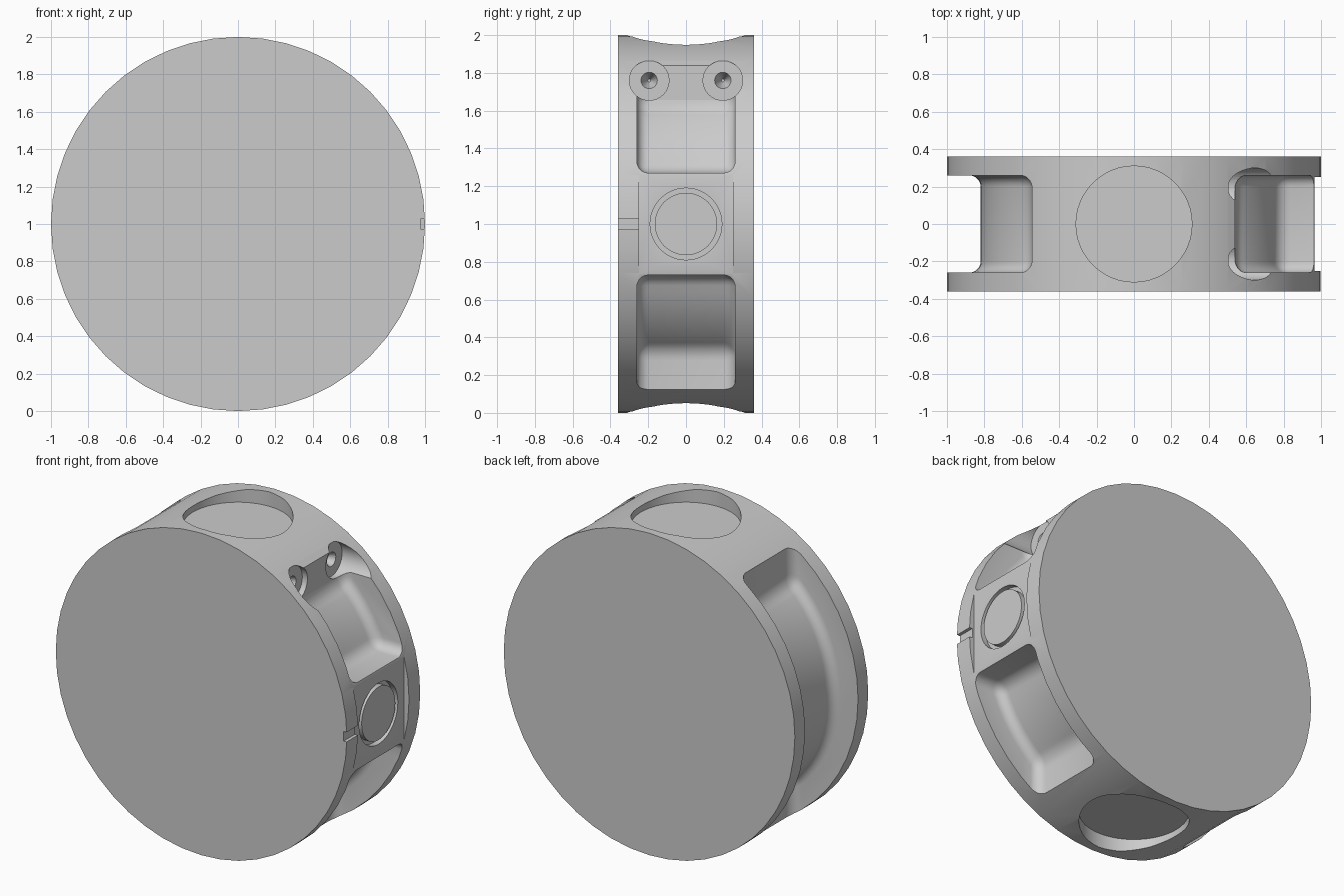
import bpy, bmesh
from math import acos, asin, cos, sin, pi, radians
from mathutils import Matrix, Vector

old = bpy.data.objects.get("Cube")
if old:
    bpy.data.objects.remove(old, do_unlink=True)

grey = bpy.data.materials.new("light_grey")
grey.use_nodes = True
grey.diffuse_color = (0.6, 0.6, 0.6, 1)
grey.node_tree.nodes["Principled BSDF"].inputs["Base Color"].default_value = grey.diffuse_color

CENTRE = Vector((0, 0, 1))
FLOOR = 0.82   # radius of the pocket floors


def new_object(name, bm):
    bmesh.ops.recalc_face_normals(bm, faces=bm.faces)
    mesh = bpy.data.meshes.new(name)
    bm.to_mesh(mesh)
    bm.free()
    mesh.materials.append(grey)
    obj = bpy.data.objects.new(name, mesh)
    bpy.context.collection.objects.link(obj)
    return obj


def rod(name, start, end, r1, r2=None, sides=48):
    """Cylinder or cone between two points."""
    start, end = Vector(start), Vector(end)
    axis = end - start
    turn = axis.to_track_quat('Z', 'Y').to_matrix().to_4x4()
    bm = bmesh.new()
    bmesh.ops.create_cone(bm, cap_ends=True, segments=sides, radius1=r1,
                          radius2=r1 if r2 is None else r2, depth=axis.length,
                          matrix=Matrix.Translation((start + end) / 2) @ turn)
    return new_object(name, bm)


def block(name, low, high):
    low, high = Vector(low), Vector(high)
    bm = bmesh.new()
    bmesh.ops.create_cube(bm, size=1, matrix=Matrix.Translation((low + high) / 2)
                          @ Matrix.Diagonal((*(high - low), 1)))
    return new_object(name, bm)


def pocket(name, a0, a1, steps, outer):
    """Rounded pocket with a curved floor, closed by the outer (x, z) points."""
    arc = [a0 + (a1 - a0) * i / steps for i in range(steps + 1)]
    outline = [(FLOOR * cos(a), FLOOR * sin(a)) for a in arc] + outer
    bm = bmesh.new()
    face = bm.faces.new([bm.verts.new((x, -0.26, z + 1)) for x, z in outline])
    side = bmesh.ops.extrude_face_region(bm, geom=[face])["geom"]
    bmesh.ops.translate(bm, vec=(0, 0.52, 0),
                        verts=[v for v in side if isinstance(v, bmesh.types.BMVert)])
    obj = new_object(name, bm)
    bevel = obj.modifiers.new("round", 'BEVEL')
    bevel.width = 0.06
    bevel.segments = 5
    bevel.limit_method = 'ANGLE'
    bevel.angle_limit = radians(25)
    return obj


body = rod("drum_body", (0, -0.36, 1), (0, 0.36, 1), 1)
cutters = []

# Pockets above and below the pad, and the long groove on the other side
low_angle = asin(0.27 / FLOOR)
for name, sign, end in (("upper", 1, 0.54), ("lower", -1, 0.48)):
    cutters.append(pocket(name + "_pocket_cutter", sign * low_angle,
                          sign * acos(end / FLOOR), 5,
                          [(end, sign * 1.3), (1.3, sign * 1.3), (1.3, sign * 0.27)]))
half = acos(0.545 / FLOOR)
cutters.append(pocket("groove_cutter", pi - half, pi + half, 16,
                      [(-0.545, -1.3), (-1.3, -1.3), (-1.3, 1.3), (-0.545, 1.3)]))

# Flat pad, button seat and index notch
cutters.append(block("pad_cutter", (0.965, -0.25, 0.72), (1.2, 0.25, 1.28)))
cutters.append(rod("button_seat_cutter", (0.93, 0, 1), (1.2, 0, 1), 0.19))
cutters.append(block("notch_cutter", (0.978, -0.5, 0.97), (1.2, -0.24, 1.03)))

# Round recesses in the top and the bottom
for name, sign in (("top", 1), ("bottom", -1)):
    cutters.append(rod(name + "_recess_cutter", CENTRE + Vector((0, 0, 0.91 * sign)),
                       CENTRE + Vector((0, 0, 1.2 * sign)), 0.31))

# Screw seats with pointed holes
for y in (-0.195, 0.195):
    cutters.append(rod("screw_seat_cutter", (0.505, y, 1.76), (1.2, y, 1.76), 0.105, sides=32))
    cutters.append(rod("screw_hole_cutter", (0.41, y, 1.76), (0.515, y, 1.76), 0.008, 0.047, 24))

for cutter in cutters:
    cut = body.modifiers.new(cutter.name, 'BOOLEAN')
    cut.operation = 'DIFFERENCE'
    cut.solver = 'EXACT'
    cut.object = cutter
    cutter.hide_render = True

# Bake the cuts and drop the cutters
graph = bpy.context.evaluated_depsgraph_get()
graph.update()
baked = bpy.data.meshes.new_from_object(body.evaluated_get(graph))
body.modifiers.clear()
body.data = baked
for cutter in cutters:
    bpy.data.objects.remove(cutter, do_unlink=True)

# Round button standing in its seat
button = rod("button", (0.92, 0, 1), (0.965, 0, 1), 0.165)

for obj in (body, button):
    bpy.ops.object.select_all(action='DESELECT')
    obj.select_set(True)
    bpy.context.view_layer.objects.active = obj
    bpy.ops.object.shade_smooth_by_angle(angle=radians(30))
